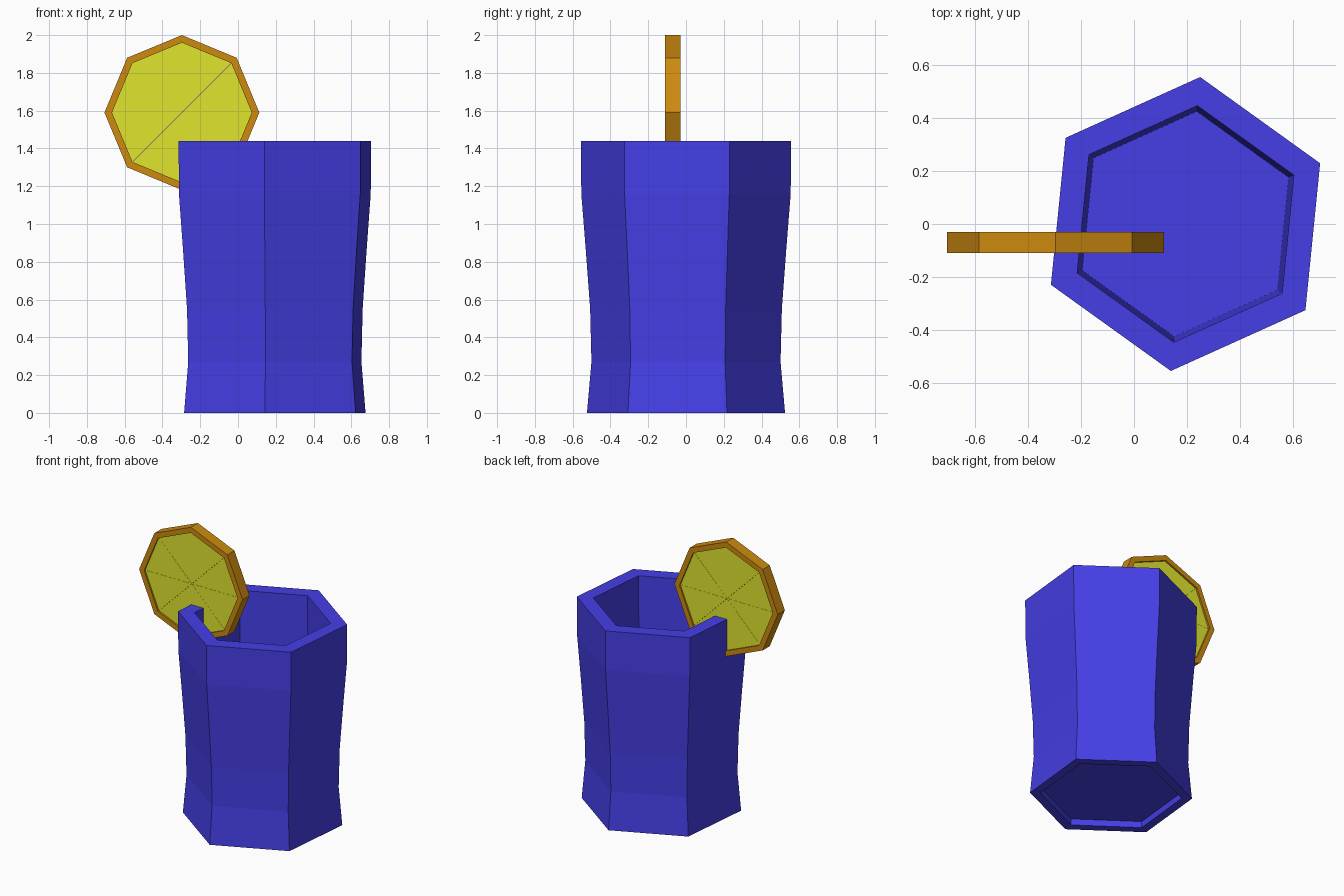
import bpy
import bmesh
from math import cos, sin, pi, radians
from mathutils import Vector

cube = bpy.data.objects.get("Cube")
if cube:
    bpy.data.objects.remove(cube, do_unlink=True)


def material(name, rgb):
    mat = bpy.data.materials.new(name)
    mat.use_nodes = True
    color = (*rgb, 1.0)
    mat.diffuse_color = color
    mat.node_tree.nodes["Principled BSDF"].inputs["Base Color"].default_value = color
    return mat


def finish(name, bm, mat, location, inward=lambda face: False):
    """Make the object; faces picked by the inward rule point into the part."""
    bmesh.ops.recalc_face_normals(bm, faces=bm.faces)
    bmesh.ops.reverse_faces(bm, faces=[f for f in bm.faces if inward(f)])
    mesh = bpy.data.meshes.new(name)
    bm.to_mesh(mesh)
    bm.free()
    mesh.materials.append(mat)
    obj = bpy.data.objects.new(name, mesh)
    obj.location = location
    bpy.context.collection.objects.link(obj)
    return obj


def add_rings(bm, profile, sides, turn, closed):
    """Sweep (radius, height) points around z, capped or closed into a loop."""
    rings = []
    for r, z in profile:
        angles = [turn + 2 * pi * i / sides for i in range(sides)]
        rings.append([bm.verts.new((r * cos(a), r * sin(a), z)) for a in angles])
    pairs = list(zip(rings, rings[1:]))
    if closed:
        pairs.append((rings[-1], rings[0]))
    else:
        bm.faces.new(rings[0])
        bm.faces.new(rings[-1])
    for low, high in pairs:
        for i in range(sides):
            j = (i + 1) % sides
            bm.faces.new((low[i], low[j], high[j], high[i]))


blue = material("glass blue", (0.062, 0.051, 0.82))
amber = material("rind amber", (0.604, 0.255, 0.005))
yellow = material("flesh yellow", (0.745, 0.785, 0.027))

# Tumbler: recessed foot, waisted outside, thick rim, tapered hollow
tumbler_profile = [
    (0.46, 0.045), (0.46, 0), (0.527, 0), (0.503, 0.27), (0.51, 0.55),
    (0.533, 0.86), (0.557, 1.16), (0.559, 1.44),
    (0.45, 1.44), (0.428, 0.1),
]
bm = bmesh.new()
add_rings(bm, tumbler_profile, 6, radians(24.3), False)
finish("tumbler", bm, blue, (0.195, 0, 0), lambda face: True)

# Fruit slice standing upright on the rim
SIDES = 8
slice_center = (-0.297, -0.07, 1.59)
outer, inner, half = 0.41, 0.37, 0.04

bm = bmesh.new()
add_rings(bm, [(outer, -half), (outer, half), (inner, half), (inner, -half)],
          SIDES, 0, True)
rind = finish("slice_rind", bm, amber, slice_center,
              lambda face: face.normal.dot(face.calc_center_median()) > 0.3)
rind.rotation_euler.x = pi / 2

# Flesh wedges, almost touching
bm = bmesh.new()
flesh_half, gap = half - 0.012, 0.0004
for i in range(SIDES):
    a, b = 2 * pi * i / SIDES, 2 * pi * (i + 1) / SIDES
    start, end = Vector((cos(a), sin(a), 0)), Vector((cos(b), sin(b), 0))
    side = (end - start).normalized()
    tip = (start + end).normalized() * gap / sin(pi / SIDES)
    corners = [tip, start * inner + side * gap, end * inner - side * gap]
    lower = [bm.verts.new(c - Vector((0, 0, flesh_half))) for c in corners]
    upper = [bm.verts.new(c + Vector((0, 0, flesh_half))) for c in corners]
    bm.faces.new(lower)
    bm.faces.new(upper)
    for j in range(3):
        k = (j + 1) % 3
        bm.faces.new((lower[j], lower[k], upper[k], upper[j]))
flesh = finish("slice_flesh", bm, yellow, slice_center)
flesh.rotation_euler.x = pi / 2
